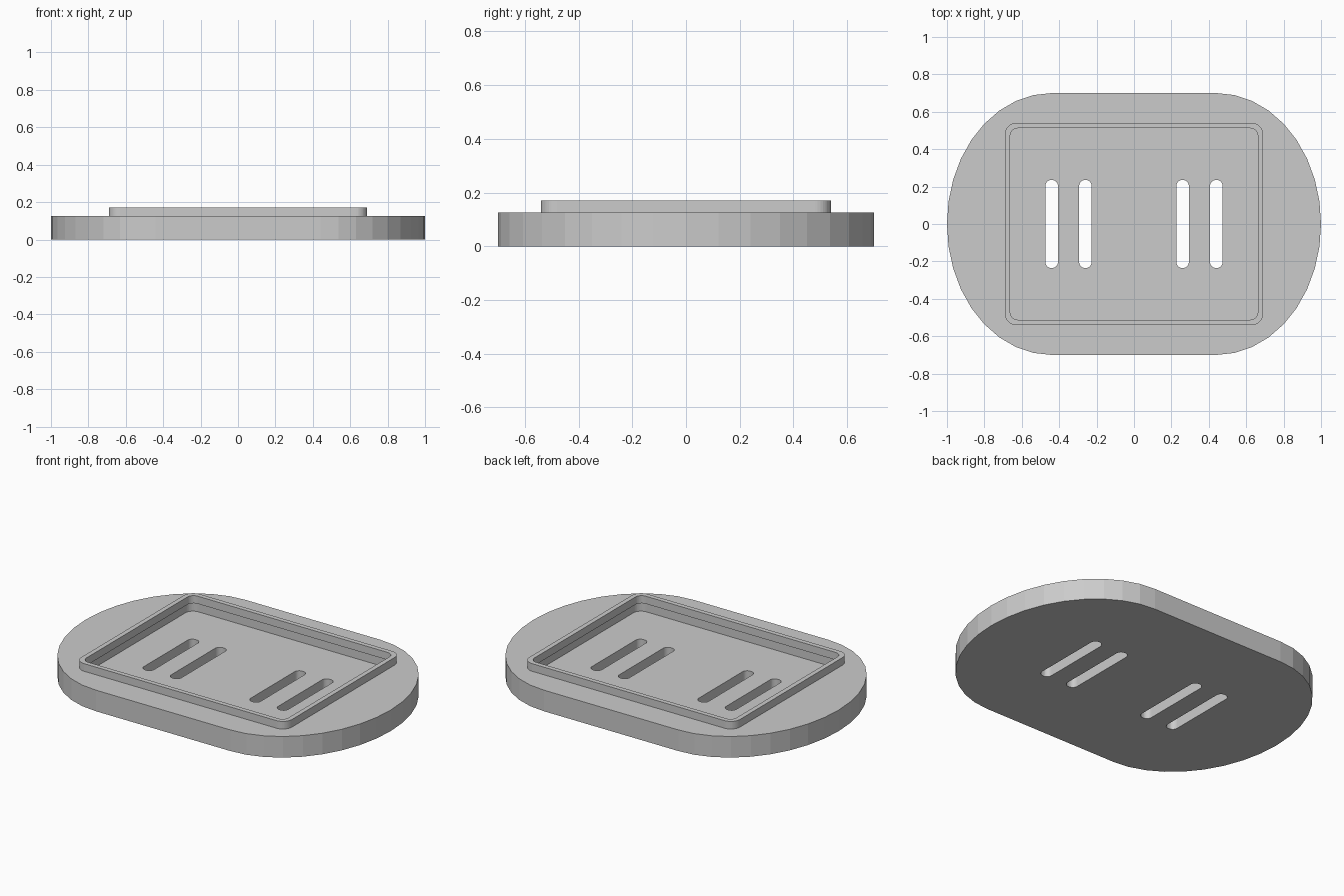
import bpy
import bmesh
from math import cos, sin, radians

cube = bpy.data.objects.get("Cube")
if cube:
    bpy.data.objects.remove(cube, do_unlink=True)

grey = bpy.data.materials.new("light_grey")
grey.use_nodes = True
grey.diffuse_color = (0.6, 0.6, 0.6, 1)
grey.node_tree.nodes["Principled BSDF"].inputs["Base Color"].default_value = (0.6, 0.6, 0.6, 1)


def rounded_block(name, half_x, half_y, rx, ry, bottom, top, x=0.0, step=10):
    """Upright prism on a rectangle with elliptical corners."""
    points = []
    for corner in range(4):
        sx = (1, -1, -1, 1)[corner]
        sy = (1, 1, -1, -1)[corner]
        for a in range(corner * 90, corner * 90 + 91, step):
            p = (x + sx * (half_x - rx) + rx * cos(radians(a)),
                 sy * (half_y - ry) + ry * sin(radians(a)), bottom)
            points.append(p)
    bm = bmesh.new()
    verts = [bm.verts.new(p) for p in points]
    bmesh.ops.remove_doubles(bm, verts=verts, dist=0.0001)
    face = bm.faces.new([v for v in verts if v.is_valid])
    out = bmesh.ops.extrude_face_region(bm, geom=[face])["geom"]
    bmesh.ops.translate(bm, vec=(0, 0, top - bottom),
                        verts=[v for v in out if isinstance(v, bmesh.types.BMVert)])
    bmesh.ops.recalc_face_normals(bm, faces=bm.faces)
    mesh = bpy.data.meshes.new(name)
    bm.to_mesh(mesh)
    bm.free()
    mesh.materials.append(grey)
    obj = bpy.data.objects.new(name, mesh)
    bpy.context.collection.objects.link(obj)
    return obj


def combine(target, tool, operation):
    """Apply one boolean and discard the tool."""
    mod = target.modifiers.new(operation, 'BOOLEAN')
    mod.operation = operation
    mod.solver = 'EXACT'
    mod.object = tool
    bpy.context.view_layer.update()
    graph = bpy.context.evaluated_depsgraph_get()
    mesh = bpy.data.meshes.new_from_object(target.evaluated_get(graph))
    target.modifiers.clear()
    target.data = mesh
    bpy.data.objects.remove(tool, do_unlink=True)


# Plate with half-elliptical ends
FLOOR, DECK, RIM = 0.067, 0.125, 0.17
tray = rounded_block("tray", 1.0, 0.7, 0.56, 0.7, 0, DECK)

# Raised rim, with a pocket reaching slightly under its lip
combine(tray, rounded_block("rim", 0.69, 0.54, 0.06, 0.06, 0.1, RIM), 'UNION')
combine(tray, rounded_block("pocket", 0.682, 0.532, 0.05, 0.05, FLOOR, DECK), 'DIFFERENCE')
combine(tray, rounded_block("opening", 0.662, 0.512, 0.04, 0.04, 0.1, 0.3), 'DIFFERENCE')

# Drain slots through the floor
for side in (-1, 1):
    for offset in (0.26, 0.44):
        slot = rounded_block("slot", 0.033, 0.235, 0.03, 0.03, -0.1, 0.1, x=side * offset)
        combine(tray, slot, 'DIFFERENCE')

for poly in tray.data.polygons:
    poly.use_smooth = False
